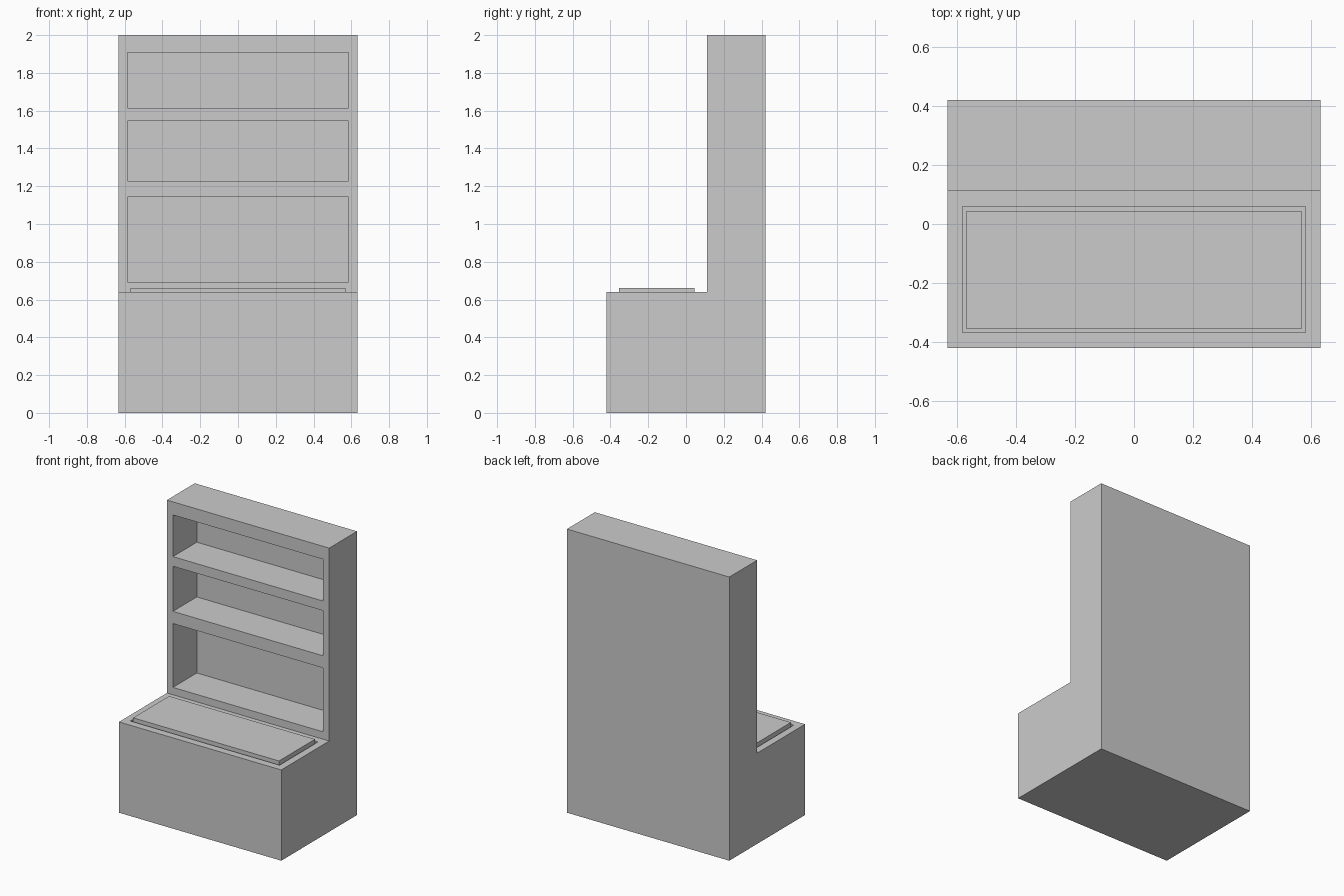
import bpy
import bmesh

if "Cube" in bpy.data.objects:
    bpy.data.objects.remove(bpy.data.objects["Cube"])

HALF_W, FRONT, STEP, BACK = 0.633, -0.422, 0.112, 0.422


def make_object(name, bm):
    bmesh.ops.recalc_face_normals(bm, faces=bm.faces)
    mesh = bpy.data.meshes.new(name)
    bm.to_mesh(mesh)
    bm.free()
    obj = bpy.data.objects.new(name, mesh)
    bpy.context.collection.objects.link(obj)
    return obj


def box(name, x, y, z):
    bm = bmesh.new()
    bmesh.ops.create_cube(bm, size=1)
    for v in bm.verts:
        v.co = [lo + (c + 0.5) * (hi - lo) for c, (lo, hi) in zip(v.co, (x, y, z))]
    return make_object(name, bm)


def carve(target, cutter):
    mod = target.modifiers.new("carve", 'BOOLEAN')
    mod.operation = 'DIFFERENCE'
    mod.solver = 'EXACT'
    mod.object = cutter
    bpy.context.view_layer.objects.active = target
    bpy.ops.object.modifier_apply(modifier=mod.name)
    bpy.data.objects.remove(cutter)


# Cabinet: L-shaped side profile extruded across the width
profile = [(FRONT, 0), (BACK, 0), (BACK, 2), (STEP, 2), (STEP, 0.64), (FRONT, 0.64)]
bm = bmesh.new()
side = bm.faces.new([bm.verts.new((-HALF_W, y, z)) for y, z in profile])
ext = bmesh.ops.extrude_face_region(bm, geom=[side])
new_verts = [g for g in ext["geom"] if isinstance(g, bmesh.types.BMVert)]
bmesh.ops.translate(bm, verts=new_verts, vec=(2 * HALF_W, 0, 0))
cabinet = make_object("cabinet", bm)

# Shelf openings in the upright
for low, high in ((0.692, 1.142), (1.228, 1.546), (1.614, 1.908)):
    carve(cabinet, box("shelf_cutter", (-0.586, 0.586), (0.0, 0.378), (low, high)))

# Recess in the bench top and the lid sitting in it
carve(cabinet, box("recess_cutter", (-0.582, 0.582), (-0.369, 0.059), (0.59, 0.8)))
box("bench_lid", (-0.569, 0.569), (-0.356, 0.045), (0.59, 0.661))
